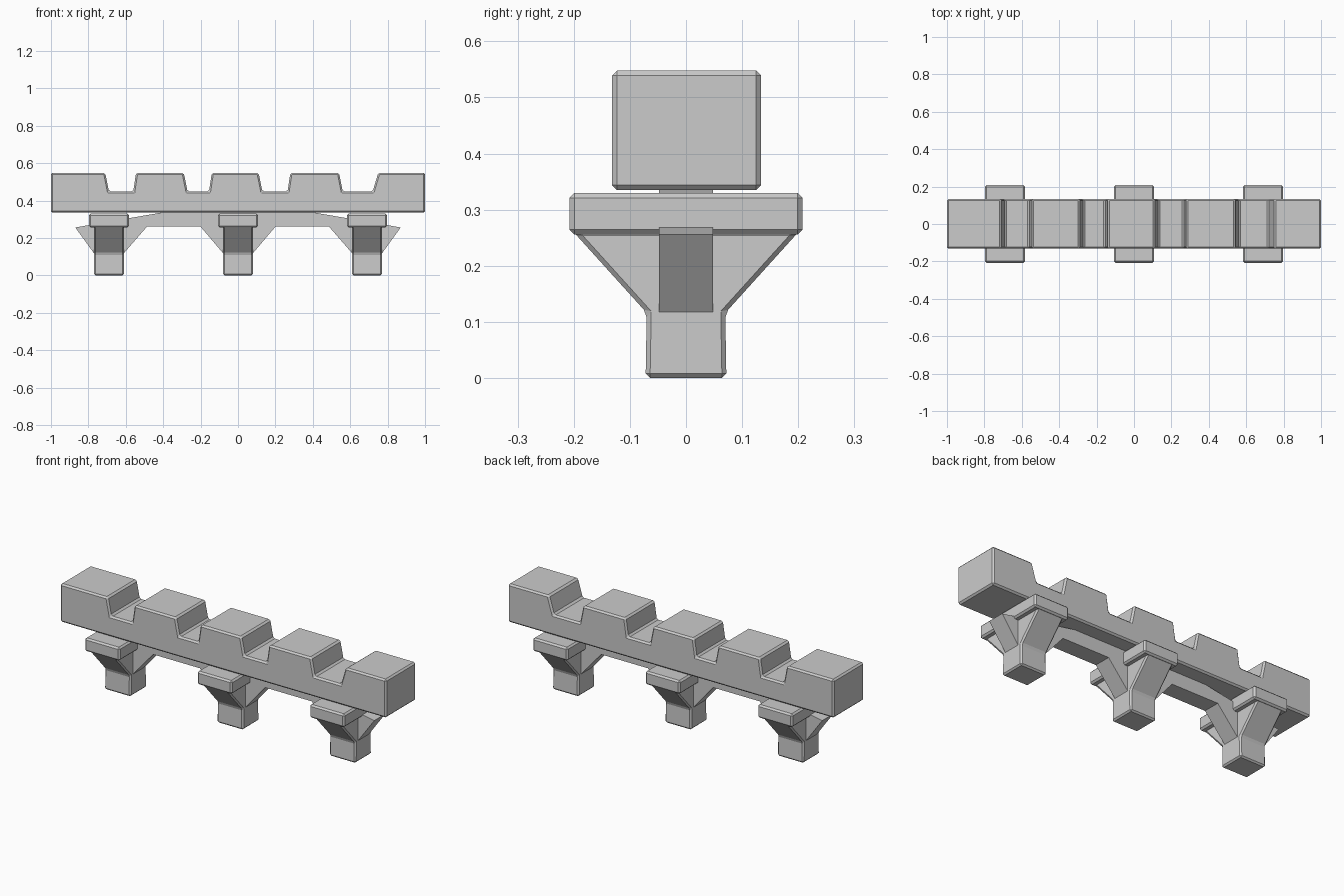
import bpy

if "Cube" in bpy.data.objects:
    bpy.data.objects.remove(bpy.data.objects["Cube"])


def prism(name, profile, axis, lo, hi, bevel=0.0):
    """Extrude a closed 2D profile along x (profile = y,z) or y (profile = x,z)."""
    def point(p, d):
        return (d, p[0], p[1]) if axis == 'x' else (p[0], d, p[1])
    n = len(profile)
    verts = [point(p, lo) for p in profile] + [point(p, hi) for p in profile]
    faces = [tuple(range(n)), tuple(range(2 * n - 1, n - 1, -1))]
    faces += [(i, i + n, (i + 1) % n + n, (i + 1) % n) for i in range(n)]
    if axis == 'x':
        faces = [f[::-1] for f in faces]
    mesh = bpy.data.meshes.new(name)
    mesh.from_pydata(verts, [], faces)
    obj = bpy.data.objects.new(name, mesh)
    bpy.context.collection.objects.link(obj)
    # make normals point outward whatever the profile direction
    import bmesh
    bm = bmesh.new()
    bm.from_mesh(mesh)
    bmesh.ops.recalc_face_normals(bm, faces=bm.faces)
    bm.to_mesh(mesh)
    bm.free()
    if bevel:
        mod = obj.modifiers.new("chamfer", 'BEVEL')
        mod.width = bevel
        mod.segments = 1
        mod.limit_method = 'ANGLE'
    return obj


# Notched parapet beam: each notch is (top left, base left, base right, top right)
notches = [(-0.71, -0.69, -0.56, -0.545), (-0.29, -0.27, -0.155, -0.14),
           (0.11, 0.13, 0.265, 0.28), (0.54, 0.56, 0.72, 0.75)]
outline = [(1, 0.335), (-1, 0.335), (-1, 0.548)]
for a, b, c, d in notches:
    outline += [(a, 0.548), (b, 0.449), (c, 0.449), (d, 0.548)]
outline.append((1, 0.548))
prism("parapet", outline, 'y', -0.132, 0.134, 0.009)

# Corbels: post flaring front and back, with a cross bar on top
post = [(-0.072, 0), (0.072, 0), (0.07, 0.116), (0.202, 0.262), (-0.202, 0.262), (-0.07, 0.116)]
bar = [(-0.208, 0.256), (0.208, 0.256), (0.208, 0.33), (-0.208, 0.33)]
for side, x in (("left", -0.69), ("middle", 0.0), ("right", 0.69)):
    prism(side + "_post", post, 'x', x - 0.08, x + 0.08, 0.008)
    prism(side + "_cross_bar", bar, 'x', x - 0.107, x + 0.107, 0.009)

# Long rail under the parapet with diagonal braces running down into each post
half = [(0.077, 0.018), (0.077, 0.115), (0.2, 0.26), (0.487, 0.26),
        (0.613, 0.115), (0.613, 0.018), (0.768, 0.018), (0.768, 0.115),
        (0.87, 0.256), (0.4, 0.337)]
rail = half + [(-x, z) for x, z in reversed(half)]
prism("braced_rail", rail, 'y', -0.048, 0.048)
